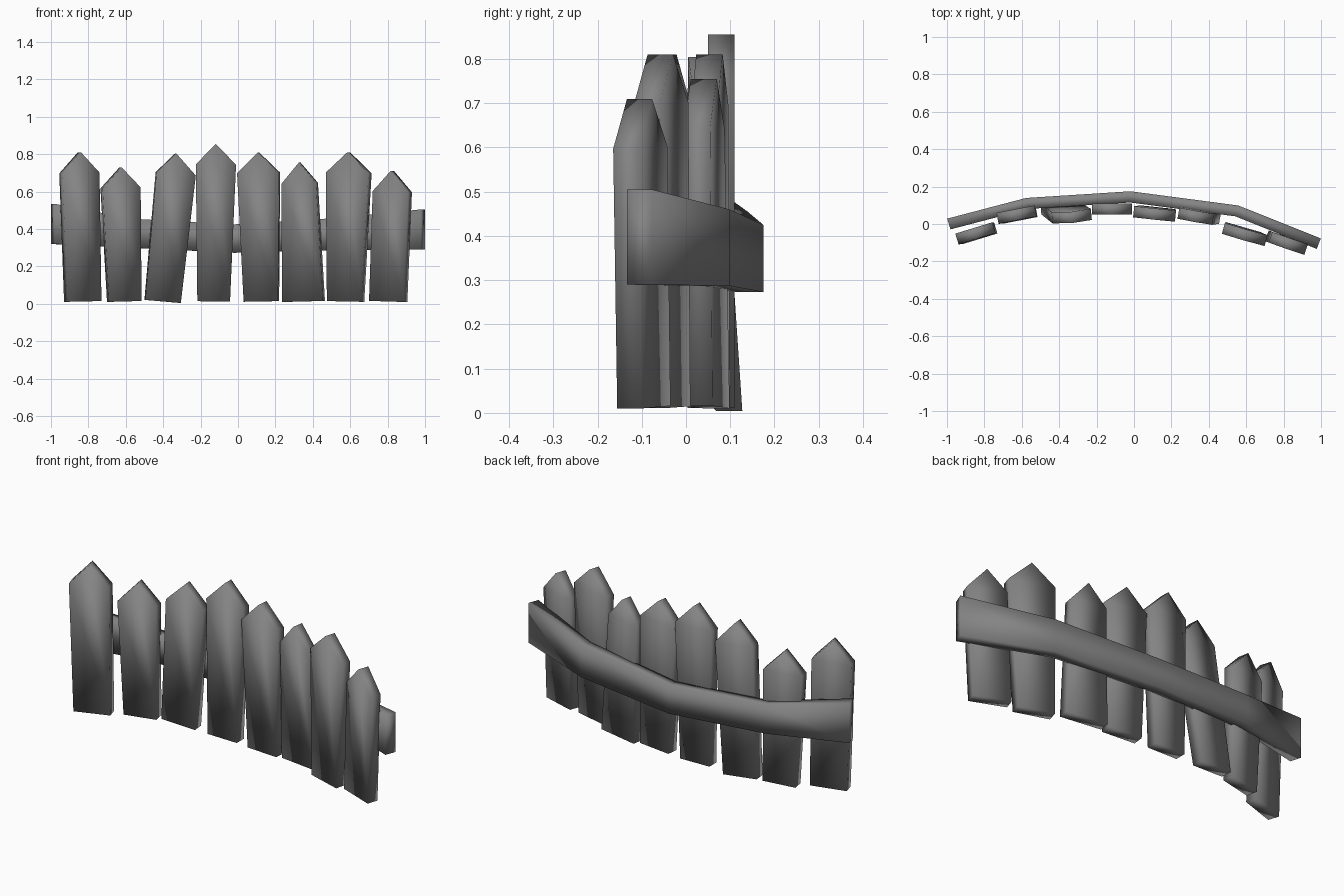
import bpy
import bmesh
from math import radians, sin, cos, tan
from mathutils import Vector

default_cube = bpy.data.objects.get("Cube")
if default_cube:
    bpy.data.objects.remove(default_cube, do_unlink=True)

THICKNESS = 0.06
SHOULDER_DROP = 0.11
FOOT_HEIGHT = 0.013

# One grey colour for the whole fence
wood = bpy.data.materials.new("weathered grey wood")
wood.use_nodes = True
grey = (0.23, 0.23, 0.23, 1)
wood.diffuse_color = grey
shader = next(n for n in wood.node_tree.nodes if n.type == "BSDF_PRINCIPLED")
shader.inputs["Base Color"].default_value = grey
shader.inputs["Roughness"].default_value = 0.9


def finish(bm, name):
    """Turn a bmesh into a smooth shaded wooden object."""
    bmesh.ops.recalc_face_normals(bm, faces=bm.faces)
    for face in bm.faces:
        face.smooth = True
    mesh = bpy.data.meshes.new(name)
    bm.to_mesh(mesh)
    bm.free()
    mesh.materials.append(wood)
    obj = bpy.data.objects.new(name, mesh)
    bpy.context.collection.objects.link(obj)
    return obj


def bridge_loops(bm, loops):
    """Skin a row of vertex loops and cap both ends."""
    for first, second in zip(loops, loops[1:]):
        count = len(first)
        for i in range(count):
            j = (i + 1) % count
            bm.faces.new((first[i], first[j], second[j], second[i]))
    bm.faces.new(loops[0])
    bm.faces.new(loops[-1])


def picket(name, foot_x, foot_width, top_x, top_width, peak, foot_y, top_y, yaw):
    """Pointed board that widens, leans and turns along the curve."""
    angle = radians(yaw)
    tilt = (foot_x - top_x) / peak
    inset = abs(sin(angle)) * THICKNESS / 2
    shoulder = peak - SHOULDER_DROP
    foot_half = foot_width / 2 - inset
    top_half = top_width / 2 - inset

    # Outline: centre x, sideways offset, height
    outline = [
        (foot_x, -foot_half, FOOT_HEIGHT),
        (foot_x, foot_half, FOOT_HEIGHT),
        (top_x, top_half, shoulder),
        (top_x, 0, peak),
        (top_x, -top_half, shoulder),
    ]
    bm = bmesh.new()
    loops = []
    for side in (-1, 1):
        shift = Vector((-sin(angle), cos(angle), 0)) * side * THICKNESS / 2
        loop = []
        for centre, offset, height in outline:
            y = foot_y + (top_y - foot_y) * height / peak + offset * tan(angle)
            point = Vector((centre + offset, y, height + tilt * offset))
            loop.append(bm.verts.new(point + shift))
        loops.append(loop)
    bridge_loops(bm, loops)
    return finish(bm, name)


def rail(name, stations):
    """Curved bar behind the pickets, skinned through box sections."""
    bm = bmesh.new()
    loops = []
    for x, y, bottom, top, yaw in stations:
        angle = radians(yaw)
        across = Vector((-sin(angle), cos(angle), 0)) * THICKNESS / 2
        centre = Vector((x, y, 0))
        corners = [(-1, bottom), (1, bottom), (1, top), (-1, top)]
        loops.append([
            bm.verts.new(centre + across * side + Vector((0, 0, z)))
            for side, z in corners
        ])
    bridge_loops(bm, loops)
    return finish(bm, name)


# Pickets from the right end to the left end:
# foot x, foot width, top x, top width, peak, foot y, top y, yaw
pickets = [
    (-.83, .2, -.848, .215, .81, -.05, -.05, 17),
    (-.608, .185, -.628, .215, .73, .05, .05, 11),
    (-.403, .195, -.333, .215, .805, .09, .035, 5),
    (-.13, .175, -.118, .215, .855, .08, .08, 0),
    (.125, .19, .11, .23, .81, .06, .053, -6),
    (.35, .23, .33, .195, .755, .05, .04, -10),
    (.575, .2, .592, .245, .81, -.045, -.058, -16),
    (.803, .205, .825, .21, .71, -.095, -.105, -19),
]
for number, values in enumerate(pickets, start=1):
    picket(f"picket_{number}", *values)

# Back rail: x, y, bottom, top, yaw
rail("back_rail", [
    (-.99, 0, .32, .535, 17),
    (-.57, .11, .3, .455, 13),
    (-.02, .145, .273, .425, -2),
    (.55, .07, .287, .46, -15),
    (.988, -.105, .29, .505, -21),
])
